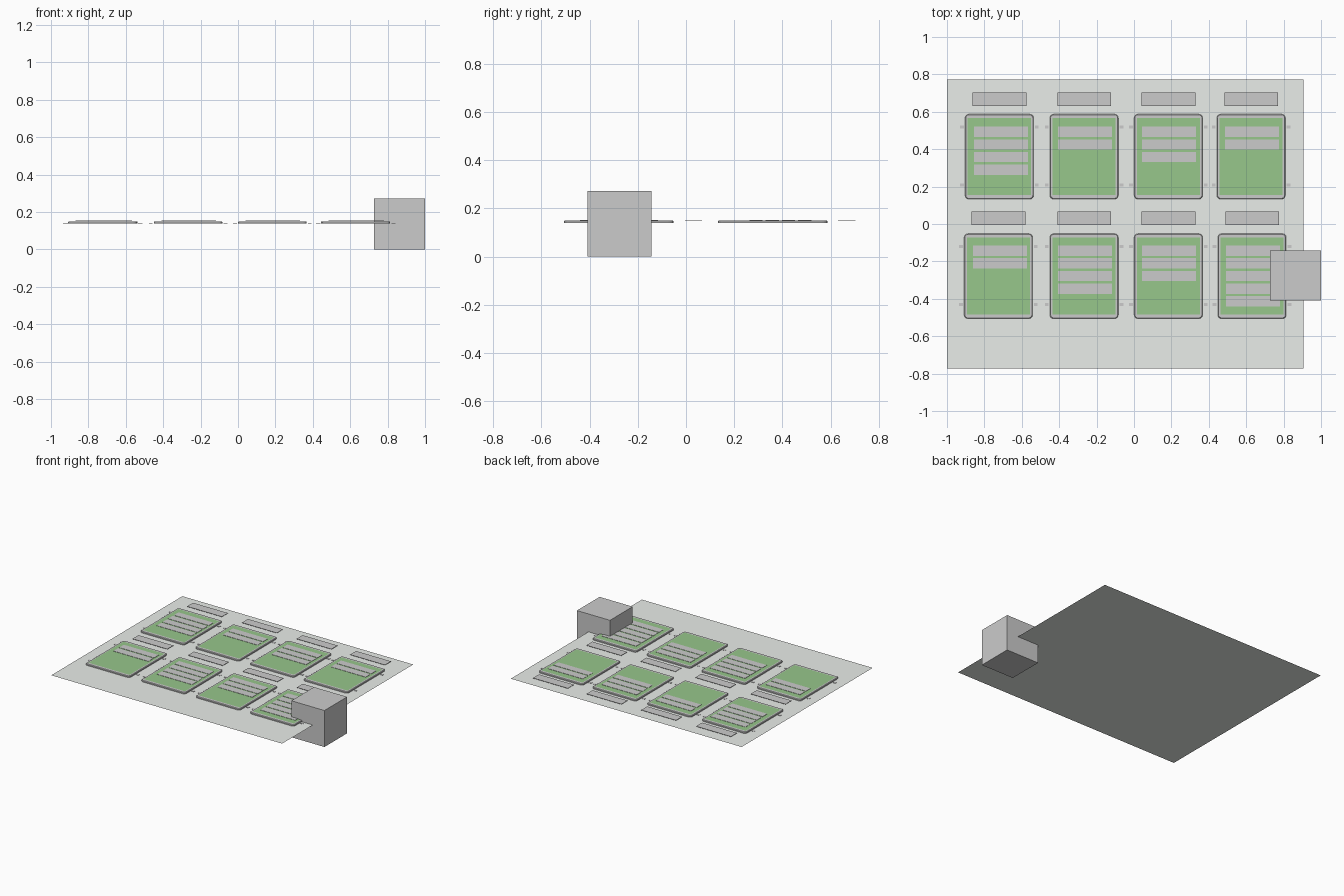
import bpy, bmesh, math

if "Cube" in bpy.data.objects:
    bpy.data.objects.remove(bpy.data.objects["Cube"])

BASE_Z, PANEL_Z, CARD_Z = 0.139, 0.15, 0.153


def material(name, rgba):
    m = bpy.data.materials.new(name)
    m.diffuse_color = rgba
    m.use_nodes = True
    m.node_tree.nodes["Principled BSDF"].inputs["Base Color"].default_value = m.diffuse_color
    return m


def finish(name, bm, mat=None):
    me = bpy.data.meshes.new(name)
    bm.to_mesh(me)
    bm.free()
    ob = bpy.data.objects.new(name, me)
    bpy.context.collection.objects.link(ob)
    if mat:
        me.materials.append(mat)
    return ob


def sheet(name, x0, x1, y0, y1, z, mat=None):
    bm = bmesh.new()
    bm.faces.new([bm.verts.new(p) for p in
                  ((x0, y0, z), (x1, y0, z), (x1, y1, z), (x0, y1, z))])
    return finish(name, bm, mat)


def box(name, x, y, w, d, z0, z1):
    bm = bmesh.new()
    bmesh.ops.create_cube(bm, size=1)
    for v in bm.verts:
        v.co = (x + v.co.x * w, y + v.co.y * d, (z0 + z1) / 2 + v.co.z * (z1 - z0))
    return finish(name, bm)


def frame(name, x, y, hw, hd, r=0.02, steps=4):
    """Rounded slab with a slightly chamfered rim."""
    bm = bmesh.new()

    def ring(inset, z):
        pts = []
        for k, (sx, sy) in enumerate(((1, 1), (-1, 1), (-1, -1), (1, -1))):
            for i in range(steps + 1):
                a = math.pi / 2 * (k + i / steps)
                pts.append(bm.verts.new((x + sx * (hw - r) + (r - inset) * math.cos(a),
                                         y + sy * (hd - r) + (r - inset) * math.sin(a), z)))
        return pts

    rings = [ring(0, BASE_Z), ring(0, PANEL_Z - 0.003), ring(0.004, PANEL_Z)]
    n = len(rings[0])
    for a, b in zip(rings, rings[1:]):
        for i in range(n):
            j = (i + 1) % n
            bm.faces.new((a[i], a[j], b[j], b[i]))
    bm.faces.new(rings[-1])
    bm.faces.new(rings[0][::-1])
    return finish(name, bm)


green = material("board_green", (0.31, 0.57, 0.26, 1))
pale = material("pale_sheet", (0.82, 0.85, 0.82, 1))

# Large backing sheet and corner block
sheet("backing_sheet", -1.0, 0.905, -0.7725, 0.7725, BASE_Z - 0.0005, pale)
box("corner_block", 0.8635, -0.276, 0.273, 0.267, 0, 0.272)

# Rows: panel centre y, title y, first card y, [(panel x, card x, card count)]
rows = [
    (0.360, 0.667, 0.493, [(-0.720, -0.711, 4), (-0.267, -0.262, 2),
                           (0.184, 0.187, 3), (0.626, 0.631, 2)]),
    (-0.279, 0.031, -0.143, [(-0.725, -0.717, 2), (-0.267, -0.262, 4),
                             (0.184, 0.187, 3), (0.631, 0.636, 5)]),
]
for r, (py, ty, cy, cols) in enumerate(rows):
    for c, (px, cx, count) in enumerate(cols):
        tag = f"_{r}_{c}"
        # Panel with green face
        frame("panel_frame" + tag, px, py, 0.183, 0.227)
        sheet("panel_face" + tag, px - 0.169, px + 0.169, py - 0.206, py + 0.206,
              PANEL_Z + 0.0008, green)
        # Title plate above, cards on the face
        box("title_plate" + tag, px + 0.001, ty, 0.288, 0.071, CARD_Z - 0.002, CARD_Z)
        for i in range(count):
            box(f"card{tag}_{i}", cx, cy - 0.0675 * i, 0.288, 0.055, CARD_Z - 0.002, CARD_Z)
        # Small clips either side
        for s in (-1, 1):
            for dy in (0.158, -0.152):
                box(f"clip{tag}_{s}_{dy}", px + s * 0.2, py + dy, 0.02, 0.016,
                    BASE_Z, BASE_Z + 0.002)
